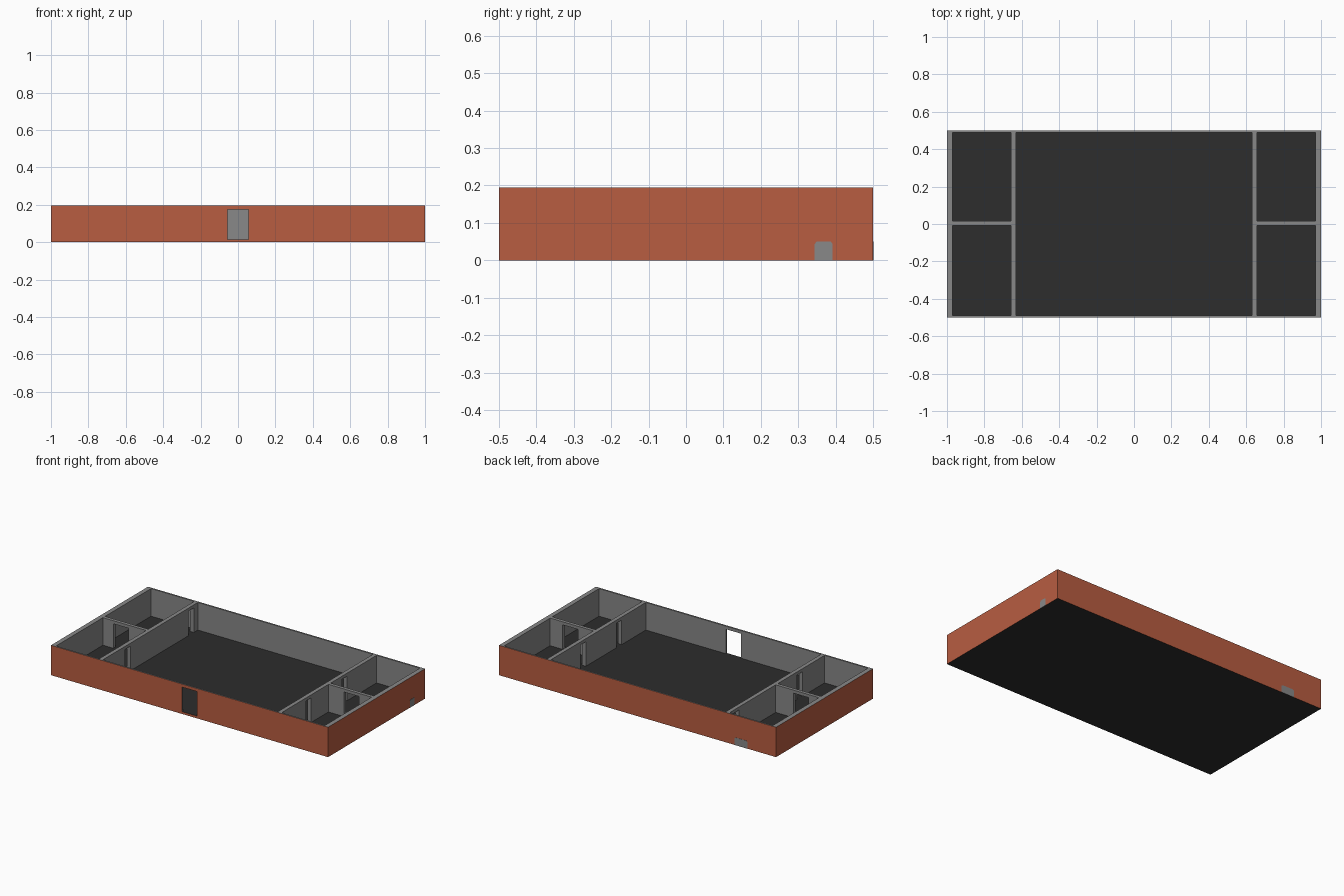
import bpy, bmesh
from mathutils import Vector

if "Cube" in bpy.data.objects:
    bpy.data.objects.remove(bpy.data.objects["Cube"])

FLOOR, TOP, DOOR_TOP = 0.015, 0.195, 0.175


def material(name, rgb):
    m = bpy.data.materials.new(name)
    m.diffuse_color = (*rgb, 1)
    m.use_nodes = True
    m.node_tree.nodes["Principled BSDF"].inputs["Base Color"].default_value = m.diffuse_color
    return m


GREY = material("plaster_grey", (0.246, 0.246, 0.246))
BRICK = material("brick_orange", (0.479, 0.109, 0.053))
DARK = material("floor_dark", (0.026, 0.026, 0.026))


def extrude(name, profile, axis, lo, hi, mats, painted=None):
    """Extrude a (u, z) profile along 'x' or 'y'; faces passing painted() get slot 1."""
    place = (lambda u, z, d: (d, u, z)) if axis == 'x' else (lambda u, z, d: (u, d, z))
    bm = bmesh.new()
    face = bm.faces.new([bm.verts.new(place(u, z, lo)) for u, z in profile])
    geom = bmesh.ops.extrude_face_region(bm, geom=[face])['geom']
    shift = Vector(place(0, 0, hi - lo))
    bmesh.ops.translate(bm, vec=shift, verts=[g for g in geom if isinstance(g, bmesh.types.BMVert)])
    bmesh.ops.recalc_face_normals(bm, faces=bm.faces)
    for f in bm.faces:
        if painted and painted(f.normal):
            f.material_index = 1
    me = bpy.data.meshes.new(name)
    bm.to_mesh(me)
    bm.free()
    for m in mats:
        me.materials.append(m)
    ob = bpy.data.objects.new(name, me)
    bpy.context.collection.objects.link(ob)
    return ob


def wall(name, axis, lo, hi, start, end, doors=(), outward=None):
    """Wall standing on the floor with door notches; the outward side is brick."""
    pts = [(start, FLOOR)]
    for a, b in sorted(doors):
        pts += [(a, FLOOR), (a, DOOR_TOP), (b, DOOR_TOP), (b, FLOOR)]
    pts += [(end, FLOOR), (end, TOP), (start, TOP)]
    rule = (lambda n: n.dot(Vector(outward)) > 0.9) if outward else None
    return extrude(name, pts, axis, lo, hi, [GREY, BRICK], rule)


# floor slab with brick edges
extrude("floor_slab", [(-1, 0), (1, 0), (1, FLOOR), (-1, FLOOR)], 'y', -0.5, 0.5,
        [DARK, BRICK], lambda n: abs(n.z) < 0.5)

# outer walls; the long walls also show brick on their ends
for name, lo, hi, doors, ny in (("front_wall", -0.5, -0.489, [(-0.055, 0.055)], -1),
                                ("back_wall", 0.489, 0.5, [], 1)):
    ob = wall(name, 'y', lo, hi, -1, 1, doors, (0, ny, 0))
    for p in ob.data.polygons:
        if abs(p.normal.x) > 0.9 and abs(p.center.x) > 0.99:
            p.material_index = 1
wall("left_wall", 'x', -1, -0.97, -0.489, 0.489, outward=(-1, 0, 0))
wall("right_wall", 'x', 0.97, 1, -0.489, 0.489, outward=(1, 0, 0))

# partitions between hall and side rooms
wall("left_partition", 'x', -0.658, -0.632, -0.489, 0.489, [(-0.262, -0.207), (0.392, 0.447)])
wall("right_partition", 'x', 0.632, 0.658, -0.489, 0.489, [(-0.24, -0.185), (0.13, 0.185)])

# dividers between side rooms
wall("left_divider", 'y', -0.007, 0.015, -0.97, -0.658, [(-0.895, -0.785)])
wall("right_divider", 'y', -0.007, 0.015, 0.658, 0.97, [(0.77, 0.88)])


# small arched vent plates at ground level
def vent(name, axis, lo, hi, mid, half):
    arch = [(-1, 0), (1, 0), (1, 0.043), (0.8, 0.05), (-0.8, 0.05), (-1, 0.043)]
    extrude(name, [(mid + u * half, z) for u, z in arch], axis, lo, hi, [GREY])


vent("right_vent", 'x', 0.997, 1.001, 0.368, 0.024)
vent("back_vent", 'y', 0.497, 0.501, -0.747, 0.047)
